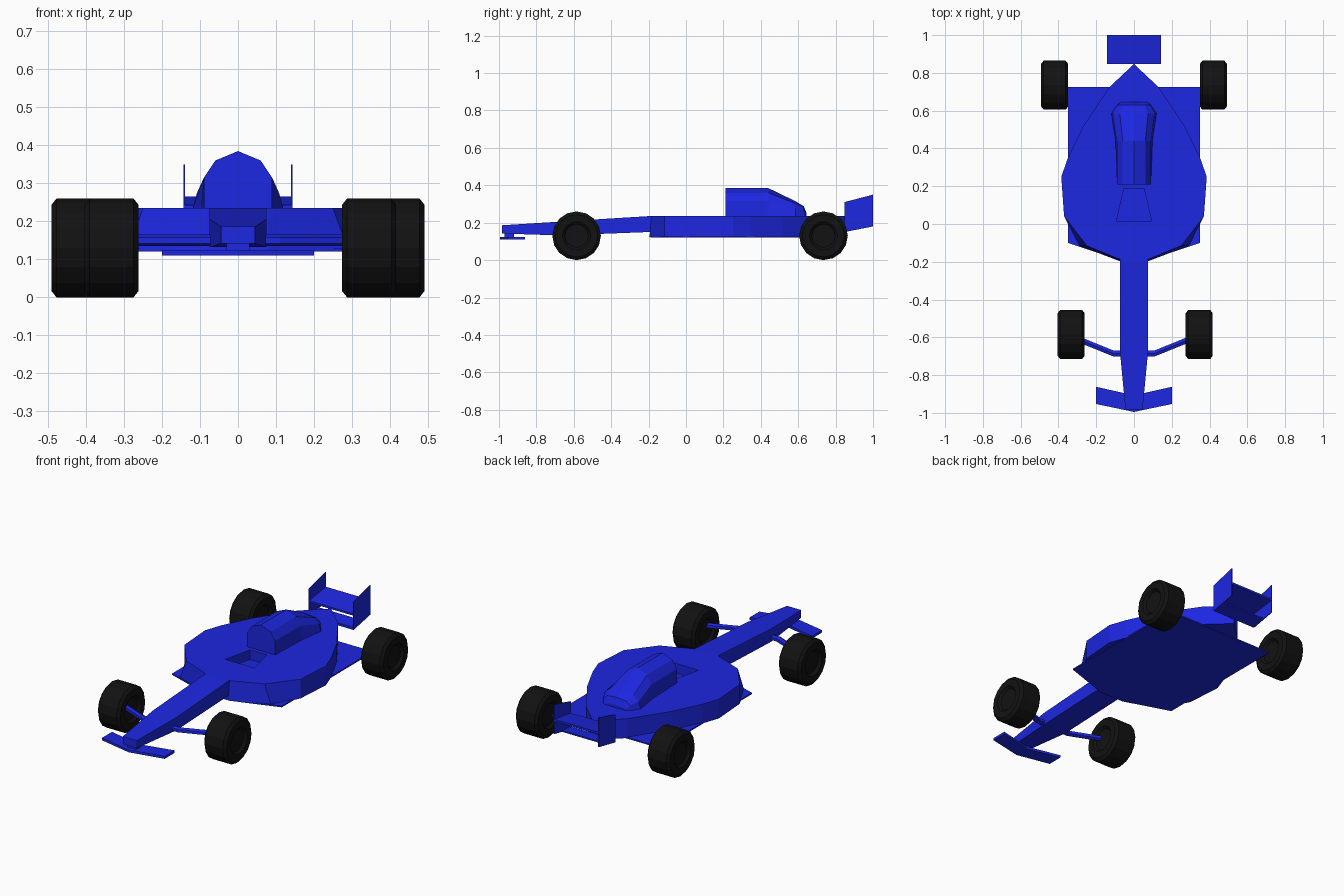
import bpy, bmesh
from math import sin, cos, pi
from mathutils import Vector

if "Cube" in bpy.data.objects:
    bpy.data.objects.remove(bpy.data.objects["Cube"])


def paint(name, rgb):
    m = bpy.data.materials.new(name)
    m.diffuse_color = (*rgb, 1)
    m.use_nodes = True
    m.node_tree.nodes["Principled BSDF"].inputs["Base Color"].default_value = m.diffuse_color
    return m


BLUE = paint("blue_paint", (0.012, 0.02, 0.75))
BLACK = paint("tyre_rubber", (0.006, 0.006, 0.006))


def loft(name, rings, mat=BLUE):
    """Skin a list of equal-length point rings and cap both ends."""
    bm = bmesh.new()
    vs = [[bm.verts.new(p) for p in r] for r in rings]
    n = len(vs[0])
    for a, b in zip(vs, vs[1:]):
        for i in range(n):
            j = (i + 1) % n
            bm.faces.new((a[i], a[j], b[j], b[i]))
    bm.faces.new(vs[0])
    bm.faces.new(vs[-1])
    bmesh.ops.recalc_face_normals(bm, faces=bm.faces)
    me = bpy.data.meshes.new(name)
    bm.to_mesh(me)
    bm.free()
    me.materials.append(mat)
    ob = bpy.data.objects.new(name, me)
    bpy.context.collection.objects.link(ob)
    return ob


def mirrored(half):
    """Close a half outline by reflecting it across x = 0."""
    return half + [(-x, b) for x, b in reversed(half) if x > 0]


def slab(name, half, z0, z1, half_top=None):
    low, top = mirrored(half), mirrored(half_top or half)
    return loft(name, [[(x, y, z0) for x, y in low], [(x, y, z1) for x, y in top]])


def side_plate(name, profile, x0, x1):
    return loft(name, [[(x, y, z) for y, z in profile] for x in (x0, x1)])


# main body with slightly flared front lower edge
rear = [(0.37, 0.04), (0.385, 0.25), (0.35, 0.35), (0.27, 0.515), (0.13, 0.725), (0, 0.847)]
body = slab("main_body", [(0.08, -0.195), (0.29, -0.115)] + rear, 0.124, 0.235,
            [(0.08, -0.185), (0.25, -0.115)] + rear)

# cockpit recess
cutter = slab("cockpit_cutter", [(0.093, 0.017), (0.053, 0.187)], 0.18, 0.3)
cutter.hide_render = True
cutter.hide_viewport = True
cut = body.modifiers.new("cockpit", "BOOLEAN")
cut.object = cutter
cut.solver = "EXACT"

# floor
slab("floor", [(0.08, -0.19), (0.35, -0.10), (0.35, 0.725)], 0.121, 0.129)

# nose: y, half width, bottom z, top z
nose = [(-0.15, 0.075, 0.15, 0.235), (-0.2, 0.075, 0.15, 0.235),
        (-0.67, 0.075, 0.132, 0.206), (-0.985, 0.045, 0.142, 0.186)]
loft("nose", [[(-w, y, a), (w, y, a), (w, y, b), (-w, y, b)] for y, w, a, b in nose])

# engine cover: y and half cross-section
cover = [
    (0.21, [(0.09, 0.232), (0.09, 0.315), (0.06, 0.36), (0, 0.385)]),
    (0.44, [(0.098, 0.232), (0.09, 0.315), (0.06, 0.36), (0, 0.385)]),
    (0.585, [(0.12, 0.232), (0.108, 0.275), (0.075, 0.303), (0, 0.315)]),
    (0.63, [(0.09, 0.232), (0.085, 0.262), (0.06, 0.282), (0, 0.288)]),
    (0.645, [(0.07, 0.232), (0.07, 0.24), (0.05, 0.246), (0, 0.25)]),
]
loft("engine_cover", [[(x, y, z) for x, z in mirrored(h)] for y, h in cover])

# front wing
slab("front_wing", [(0, -0.995), (0.2, -0.953), (0.2, -0.862), (0, -0.907)], 0.11, 0.124)
slab("front_wing_mount", [(0.03, -0.97), (0.03, -0.92)], 0.12, 0.15)

# rear wing
for s, side in ((-1, "left"), (1, "right")):
    side_plate(f"rear_wing_endplate_{side}",
               [(0.847, 0.15), (1.0, 0.18), (1.0, 0.35), (0.847, 0.31)], s * 0.139, s * 0.144)
side_plate("rear_wing_upper", [(0.847, 0.232), (1.0, 0.253), (1.0, 0.265), (0.847, 0.243)], -0.14, 0.14)
side_plate("rear_wing_lower", [(0.847, 0.15), (0.93, 0.166), (0.93, 0.174), (0.847, 0.165)], -0.14, 0.14)

# wheels: half profile of offset across the axle and radius
R, SIDES = 0.13, 16
tyre = [(-0.058, 0.03), (-0.058, 0.062), (-0.0715, 0.075), (-0.0715, 0.113), (-0.058, R)]
tyre += [(-x, r) for x, r in reversed(tyre)]


def wheel(name, cx, cy):
    loft(name, [[(cx + x, cy + r * cos(2 * pi * i / SIDES), R + r * sin(2 * pi * i / SIDES))
                 for i in range(SIDES)] for x, r in tyre], BLACK)


wheel("front_wheel_left", -0.333, -0.585)
wheel("front_wheel_right", 0.345, -0.585)
wheel("rear_wheel_left", -0.42, 0.735)
wheel("rear_wheel_right", 0.42, 0.735)

# bent front suspension arms
for s, side in ((-1, "left"), (1, "right")):
    path = [(0.06, -0.685), (0.11, -0.685), (0.29, -0.612)]
    loft(f"front_arm_{side}", [[(s * x, y + a, 0.15 + b) for a, b in
         ((-0.016, -0.008), (0, -0.015), (0.016, -0.008), (0.016, 0.008), (0, 0.015), (-0.016, 0.008))]
         for x, y in path])
